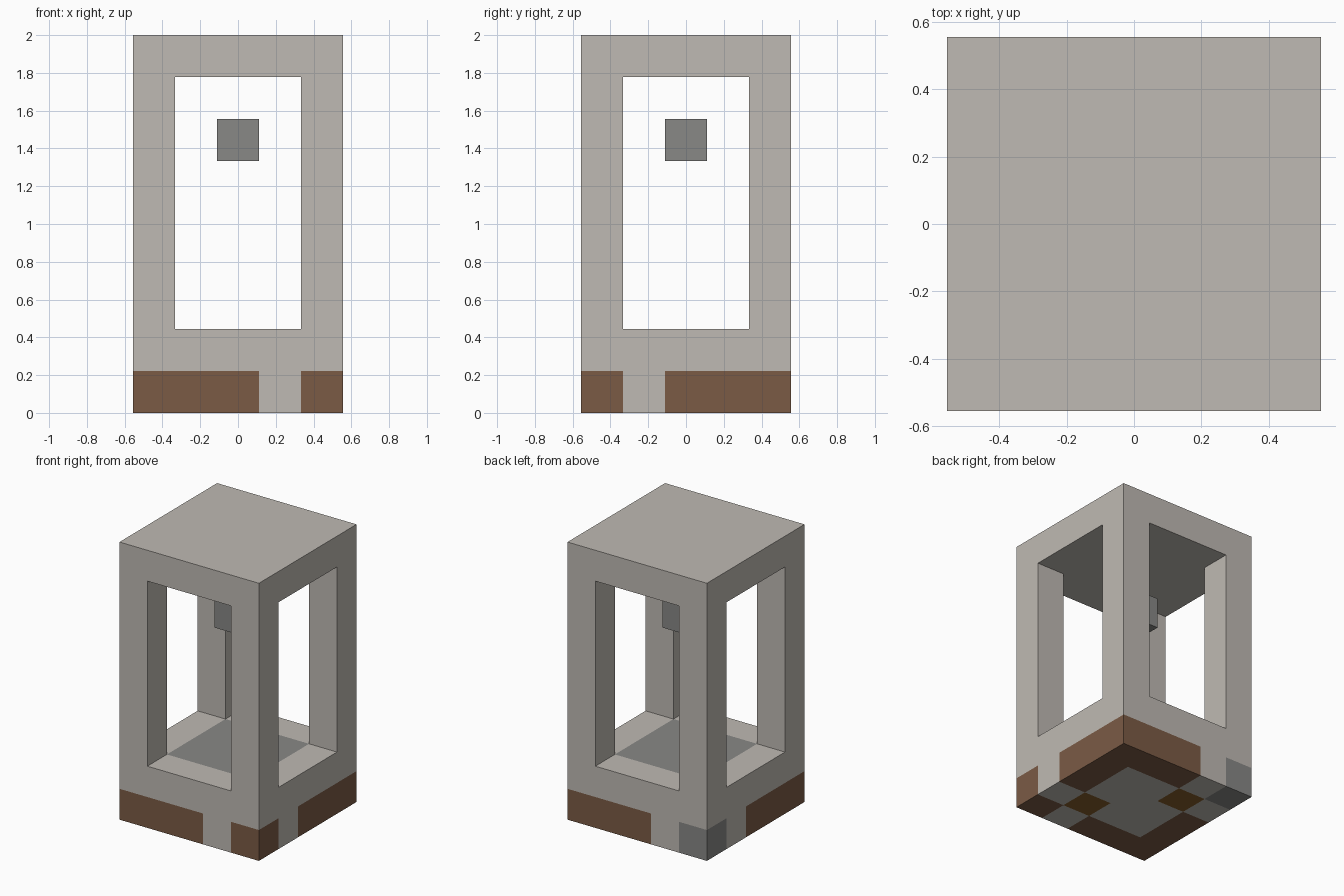
import bpy
import bmesh
from math import floor
from mathutils import Vector

if "Cube" in bpy.data.objects:
    bpy.data.objects.remove(bpy.data.objects["Cube"], do_unlink=True)

U = 2 / 9  # one block of the model


def make_material(name, hex_colour):
    def linear(c):
        return c / 12.92 if c <= 0.04045 else ((c + 0.055) / 1.055) ** 2.4
    rgb = [linear(int(hex_colour[k:k + 2], 16) / 255) for k in (0, 2, 4)]
    mat = bpy.data.materials.new(name)
    mat.use_nodes = True
    mat.diffuse_color = (*rgb, 1)
    mat.node_tree.nodes["Principled BSDF"].inputs["Base Color"].default_value = (*rgb, 1)
    return mat


stone = make_material("pale stone", "bfbab3")
brown = make_material("brown", "7b5b45")
grey = make_material("grey metal", "888886")
gold = make_material("golden brown", "865e2b")


def box(name, low, high, mats, cuts=(), rule=None, drop=None):
    """Box in block units, optionally sliced, coloured by rule, faces dropped."""
    bm = bmesh.new()
    bmesh.ops.create_cube(bm, size=1)
    low, high = Vector(low), Vector(high)
    for v in bm.verts:
        v.co = (low + high) / 2 + v.co * (high - low)
    for axis, position in cuts:
        normal = Vector((0, 0, 0))
        normal[axis] = 1
        bmesh.ops.bisect_plane(bm, geom=bm.verts[:] + bm.edges[:] + bm.faces[:],
                               plane_co=normal * position, plane_no=normal)
    bm.normal_update()
    if rule:
        for f in bm.faces:
            f.material_index = rule(f.calc_center_median(), f.normal)
    if drop:
        hidden = [f for f in bm.faces if drop(f.calc_center_median(), f.normal)]
        bmesh.ops.delete(bm, geom=hidden, context="FACES")
    bmesh.ops.scale(bm, vec=(U, U, U), verts=bm.verts)
    mesh = bpy.data.meshes.new(name)
    bm.to_mesh(mesh)
    bm.free()
    for m in mats:
        mesh.materials.append(m)
    obj = bpy.data.objects.new(name, mesh)
    bpy.context.collection.objects.link(obj)
    return obj


# Base: lower course is a pattern of blocks (rows run front to back)
PATTERN = ["BBBSB", "BSSGS", "BSSSB", "SGSSB", "MSBBB"]


def base_colour(c, n):
    if c.z > 1:
        inner = n.z > 0.5 and max(abs(c.x), abs(c.y)) < 1.5
        return "SBMG".index("M" if inner else "S")
    i, j = (min(4, max(0, floor(v + 2.5))) for v in (c.x, c.y))
    return "SBMG".index(PATTERN[j][i])


def under_post(c, n):
    return abs(n.z) > 0.5 and min(abs(c.x), abs(c.y)) > 1.5


slices = [(axis, p) for axis in (0, 1) for p in (-1.5, -0.5, 0.5, 1.5)]
box("base", (-2.5, -2.5, 0), (2.5, 2.5, 2), [stone, brown, grey, gold],
    cuts=slices + [(2, 1)], rule=base_colour,
    drop=lambda c, n: c.z > 1.5 and under_post(c, n))

# Corner posts, open where they meet base and roof
for side, x in (("right", -2), ("left", 2)):
    for end, y in (("front", -2), ("back", 2)):
        box(f"{end}_{side}_post", (x - 0.5, y - 0.5, 2), (x + 0.5, y + 0.5, 8),
            [stone], drop=lambda c, n: abs(n.z) > 0.5)

# Roof slab, open above the posts
box("roof", (-2.5, -2.5, 8), (2.5, 2.5, 9), [stone],
    cuts=[(a, p) for a in (0, 1) for p in (-1.5, 1.5)],
    drop=lambda c, n: n.z < -0.5 and under_post(c, n))

# Floating block in the opening
box("hanging_block", (-0.5, -0.5, 6), (0.5, 0.5, 7), [grey])
